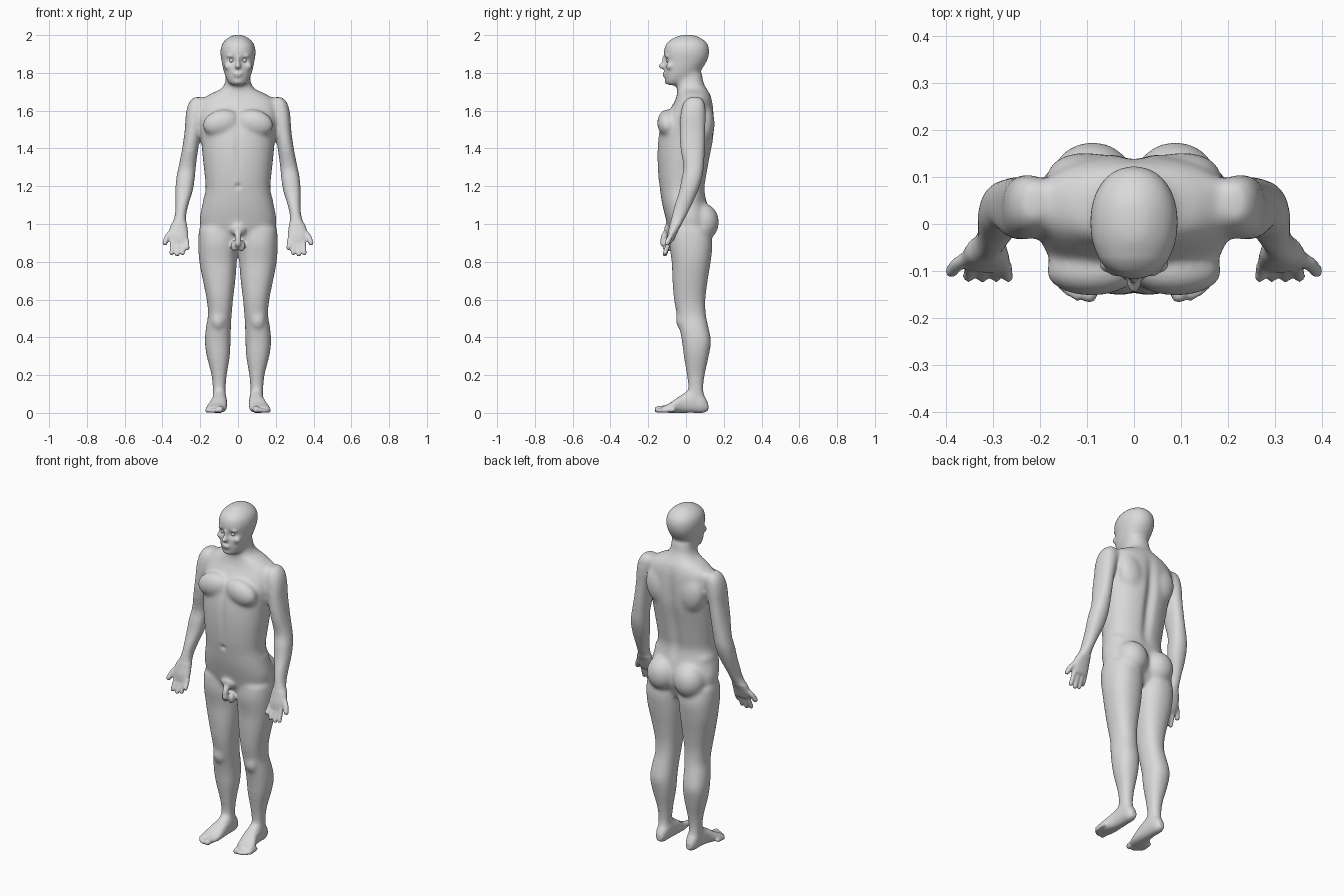
import bpy
import bmesh
import math
from mathutils import Matrix, Vector

cube = bpy.data.objects.get("Cube")
if cube:
    bpy.data.objects.remove(cube, do_unlink=True)

skin = bpy.data.materials.new("light_grey")
skin.use_nodes = True
skin.diffuse_color = (0.7, 0.7, 0.7, 1)
skin.node_tree.nodes["Principled BSDF"].inputs["Base Color"].default_value = skin.diffuse_color

bm = bmesh.new()
SIDES = (1, -1)


def spline(rows, steps=4):
    """Pass a smooth curve through all section rows."""
    result = []
    for i in range(len(rows) - 1):
        before = rows[max(i - 1, 0)]
        start, end = rows[i], rows[i + 1]
        after = rows[min(i + 2, len(rows) - 1)]
        for k in range(steps):
            t = k / steps
            result.append([
                b + t * ((c - a) / 2 + t * ((a - 2.5 * b + 2 * c - d / 2)
                                            + t * (1.5 * (b - c) + (d - a) / 2)))
                for a, b, c, d in zip(before, start, end, after)])
    result.append(rows[-1])
    return result


def loft(rows, side=1, along_y=False, power=2.3, count=32):
    """Skin rounded sections: position, then low and high limits on both other axes."""
    rings = []
    for pos, x_low, x_high, low, high in spline(rows):
        ring = []
        for k in range(count):
            angle = math.tau * k / count
            c, s = math.cos(angle), math.sin(angle)
            u = math.copysign(abs(c) ** (2 / power), c)
            v = math.copysign(abs(s) ** (2 / power), s)
            x = side * ((x_low + x_high) / 2 + u * (x_high - x_low) / 2)
            w = (low + high) / 2 + v * (high - low) / 2
            ring.append(bm.verts.new((x, pos, w) if along_y else (x, w, pos)))
        rings.append(ring)
    for lower, upper in zip(rings, rings[1:]):
        for k in range(count):
            n = (k + 1) % count
            bm.faces.new((lower[k], lower[n], upper[n], upper[k]))
    bm.faces.new(rings[0])
    bm.faces.new(rings[-1])


def blob(center, size, tilt=0):
    """Ellipsoid, optionally tilted in the frontal plane."""
    matrix = (Matrix.Translation(center) @ Matrix.Rotation(tilt, 4, 'Y')
              @ Matrix.Diagonal((*size, 1)))
    bmesh.ops.create_uvsphere(bm, u_segments=24, v_segments=16, radius=1, matrix=matrix)


def pair(center, size, tilt=0):
    for side in SIDES:
        blob((side * center[0], *center[1:]), size, side * tilt)


def capsule_chain(points, radius, side=1):
    """Round-ended rod through the points."""
    points = [Vector((side * x, y, z)) for x, y, z in points]
    for a, b in zip(points, points[1:]):
        span = b - a
        turn = span.to_track_quat('Z', 'Y').to_matrix().to_4x4()
        bmesh.ops.create_cone(bm, cap_ends=True, segments=16, radius1=radius, radius2=radius,
                              depth=span.length,
                              matrix=Matrix.Translation((a + b) / 2) @ turn)
    for p in points:
        blob(p, (radius,) * 3)


# Torso and neck: height, half width, front, back
torso = [(.88, .1, -.06, .09), (.95, .18, -.085, .12), (1.02, .203, -.105, .13),
         (1.1, .19, -.125, .115), (1.18, .172, -.138, .1), (1.25, .176, -.147, .11),
         (1.35, .187, -.152, .128), (1.45, .196, -.148, .147), (1.53, .205, -.13, .15),
         (1.6, .21, -.09, .147), (1.65, .2, -.06, .14), (1.69, .145, -.047, .126),
         (1.715, .09, -.047, .11), (1.75, .068, -.05, .093), (1.8, .064, -.05, .085)]
loft([(z, -w, w, front, back) for z, w, front, back in torso])

# Head
head = [(1.735, .03, -.1, -.05), (1.75, .05, -.107, 0), (1.78, .067, -.114, .05),
        (1.82, .079, -.116, .085), (1.87, .089, -.114, .115), (1.91, .094, -.117, .124),
        (1.95, .087, -.106, .117), (1.98, .062, -.075, .088), (2.001, .025, -.03, .045)]
loft([(z, -w, w, front, back) for z, w, front, back in head], power=2.15)

# Face: nose, bridge, lips, chin, brows, cheeks
blob((0, -.122, 1.836), (.015, .025, .016))
blob((0, -.114, 1.858), (.009, .016, .034))
blob((0, -.116, 1.796), (.024, .011, .006))
blob((0, -.114, 1.784), (.02, .011, .006))
blob((0, -.098, 1.756), (.026, .015, .016))
pair((.034, -.1, 1.889), (.028, .014, .009))
pair((.052, -.085, 1.835), (.022, .02, .02))

# Muscle masses: chest, shoulder blades, trapezius, flanks, buttocks
pair((.09, -.1, 1.535), (.1, .053, .07), .25)
pair((.105, .1, 1.53), (.08, .052, .11), .2)
pair((.1, .065, 1.665), (.12, .045, .035), .3)
pair((.135, .0, 1.13), (.05, .075, .04))
pair((.088, .09, 1.01), (.09, .085, .1))

# Limbs: position, inner and outer x, then limits of the third axis
leg = [(.06, .07, .13, .0, .11), (.12, .066, .134, .012, .092), (.2, .059, .141, .004, .1),
       (.3, .043, .166, -.012, .121), (.38, .039, .176, -.022, .133),
       (.46, .037, .169, -.037, .118), (.52, .033, .159, -.049, .106),
       (.6, .026, .166, -.064, .103), (.7, .014, .186, -.072, .115),
       (.8, .006, .205, -.076, .131), (.9, .003, .211, -.09, .14),
       (.98, .01, .206, -.085, .12)]
foot = [(.118, .08, .115, .012, .05), (.09, .066, .13, 0, .1), (.04, .06, .135, 0, .13),
        (-.02, .058, .142, 0, .1), (-.08, .06, .166, 0, .056), (-.125, .072, .17, .002, .034)]
arm = [(1.672, .19, .235, .01, .08), (1.64, .17, .262, -.015, .1), (1.58, .175, .277, -.03, .105),
       (1.5, .195, .282, -.034, .103), (1.4, .21, .296, -.031, .101),
       (1.3, .223, .316, -.013, .095), (1.24, .228, .328, -.025, .086),
       (1.17, .24, .333, -.038, .062), (1.1, .262, .332, -.062, .032),
       (1.04, .274, .337, -.077, .002), (.98, .267, .362, -.09, -.033),
       (.94, .263, .366, -.1, -.052), (.905, .262, .358, -.104, -.068)]
fingers = [(.347, .352, .835), (.321, .322, .828), (.295, .292, .836), (.272, .267, .863)]
toes = [(.095, -.15, .018), (.121, -.152, .012), (.138, -.144, .011),
        (.152, -.132, .011), (.163, -.116, .011)]

for side in SIDES:
    loft(leg, side)
    loft(foot, side, along_y=True)
    loft(arm, side)
    blob((side * .105, -.034, .49), (.035, .02, .045))
    for base, tip, end in fingers:
        middle = ((base + tip) / 2, -.1, (end + .915) / 2)
        capsule_chain([(base, -.086, .915), middle, (tip, -.112, end + .01)], .0125, side)
    capsule_chain([(.345, -.065, .97), (.376, -.085, .93), (.387, -.1, .9)], .0145, side)
    for x, y, radius in toes:
        capsule_chain([(x, y + .05, radius + .006), (x, y, radius)], radius, side)

# Plain groin anatomy
blob((0, -.075, .975), (.05, .04, .04))
pair((.018, -.09, .885), (.021, .022, .03))
capsule_chain([(0, -.1, .96), (0, -.118, .93), (0, -.12, .895)], .017)

bmesh.ops.recalc_face_normals(bm, faces=bm.faces)
mesh = bpy.data.meshes.new("body_parts")
bm.to_mesh(mesh)
bm.free()
body = bpy.data.objects.new("body", mesh)
bpy.context.collection.objects.link(body)

# Fuse all parts into one skin
remesh = body.modifiers.new("fuse", 'REMESH')
remesh.mode = 'VOXEL'
remesh.voxel_size = .0065
graph = bpy.context.evaluated_depsgraph_get()
fused = bpy.data.meshes.new_from_object(body.evaluated_get(graph))
body.modifiers.clear()
body.data = fused
bpy.data.meshes.remove(mesh)

bm = bmesh.new()
bm.from_mesh(fused)


def relax(verts, times):
    for _ in range(times):
        bmesh.ops.smooth_vert(bm, verts=verts, factor=.5, use_axis_x=True,
                              use_axis_y=True, use_axis_z=True)


def is_broad(p):
    """True away from face, hands, feet and groin."""
    hand = abs(p.x) > .24 and p.z < 1
    face = p.y < -.07 and p.z > 1.74
    groin = abs(p.x) < .05 and p.y < -.06 and p.z < 1
    return p.z > .08 and not (hand or face or groin)


relax([v for v in bm.verts if is_broad(v.co)], 22)

# Hollows: centre, radius, push depth towards the back
hollows = [((s * .034, -.11, 1.866), .017, .014) for s in SIDES]
hollows += [((0, -.14, 1.2), .012, .012), ((0, -.12, 1.79), .01, .004)]
for v in bm.verts:
    p = v.co
    for center, radius, depth in hollows:
        distance = (p - Vector(center)).length / radius
        if distance < 3:
            p.y += depth * math.exp(-distance ** 2)
    # Spine furrow and breastbone furrow
    if p.y > .04 and 1.1 < p.z < 1.68:
        fade = math.sin(math.pi * (p.z - 1.1) / .58)
        p.y -= .02 * fade * math.exp(-(p.x / .028) ** 2)
    elif p.y < -.06 and 1.22 < p.z < 1.62:
        fade = math.sin(math.pi * (p.z - 1.22) / .4)
        p.y += .006 * fade * math.exp(-(p.x / .016) ** 2)
relax(bm.verts[:], 3)
bm.to_mesh(fused)
bm.free()


def finish(obj):
    obj.data.materials.clear()
    obj.data.materials.append(skin)
    obj.data.polygons.foreach_set("use_smooth", [True] * len(obj.data.polygons))
    obj.data.update()


finish(body)

# Eyes
for side, label in zip(SIDES, ("left_eye", "right_eye")):
    bm = bmesh.new()
    bmesh.ops.create_uvsphere(bm, u_segments=20, v_segments=12, radius=.012)
    eye_mesh = bpy.data.meshes.new(label)
    bm.to_mesh(eye_mesh)
    bm.free()
    eye = bpy.data.objects.new(label, eye_mesh)
    eye.location = (side * .034, -.093, 1.866)
    bpy.context.collection.objects.link(eye)
    finish(eye)
